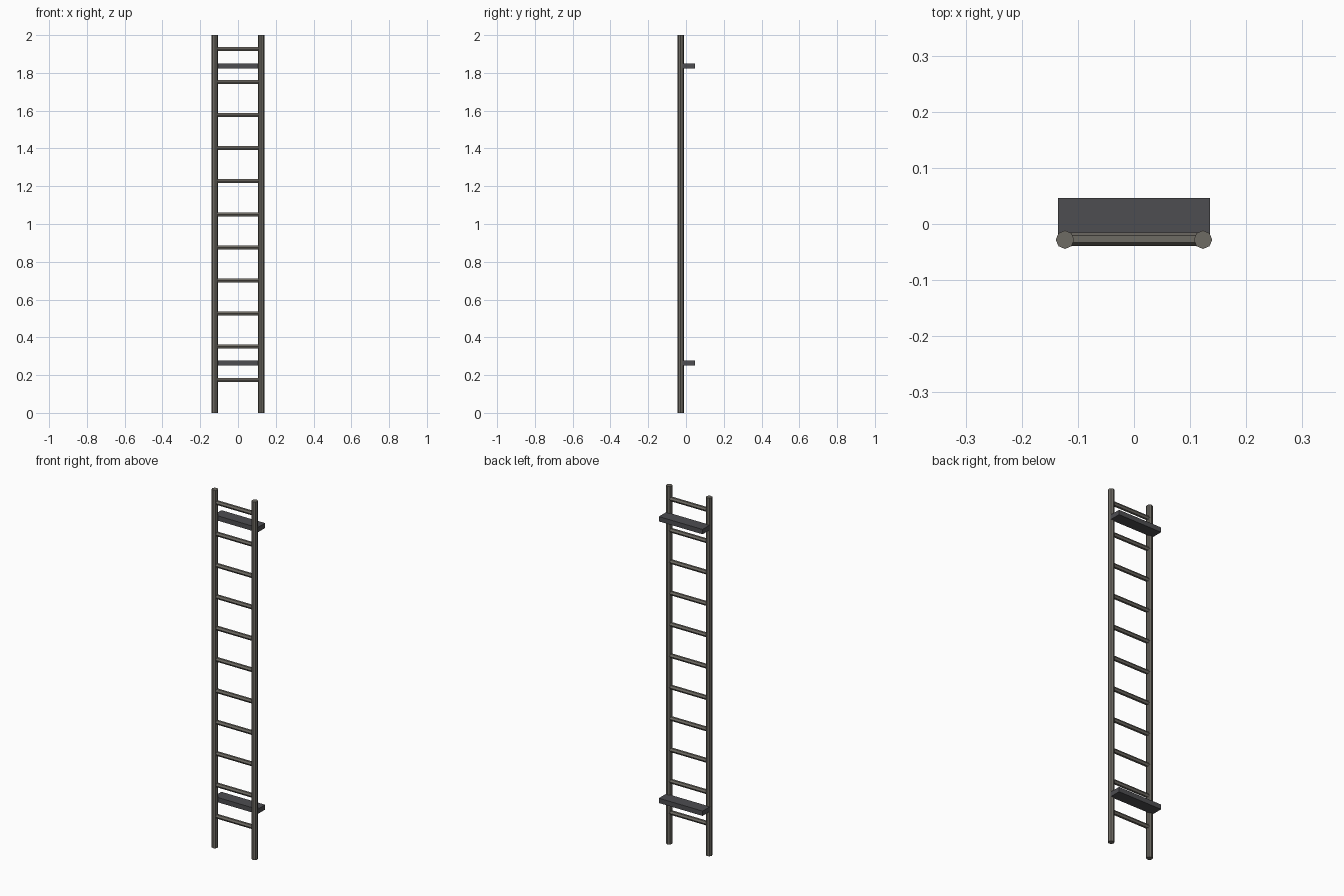
import bpy
from math import pi

if "Cube" in bpy.data.objects:
    bpy.data.objects.remove(bpy.data.objects["Cube"])

RAIL_X, RAIL_Y, STEP = 0.123, -0.028, 0.1752


def material(name, rgb):
    m = bpy.data.materials.new(name)
    m.diffuse_color = (*rgb, 1)
    m.use_nodes = True
    m.node_tree.nodes["Principled BSDF"].inputs["Base Color"].default_value = m.diffuse_color
    return m


metal = material("worn_metal", (0.155, 0.145, 0.125))
dark = material("dark_metal", (0.075, 0.075, 0.082))


def finish(name, mat):
    ob = bpy.context.object
    ob.name = name
    ob.data.materials.append(mat)
    return ob


def bar(name, sides, radius, length, loc, rot=(0, 0, 0)):
    bpy.ops.mesh.primitive_cylinder_add(vertices=sides, radius=radius, depth=length,
                                        location=loc, rotation=rot)
    finish(name, metal)


# Two octagonal side rails
for side, x in (("left", -RAIL_X), ("right", RAIL_X)):
    bar(f"{side}_rail", 8, 0.0164, 2.0, (x, RAIL_Y, 1.0))

# Evenly spaced hexagonal rungs running between the rail centres
for i in range(1, 12):
    bar(f"rung_{i}", 6, 0.0122, 2 * RAIL_X, (0, RAIL_Y + 0.001, STEP * i), (0, pi / 2, 0))

# Flat wall brackets behind the rails, near the bottom and top
for name, z in (("lower_bracket", 0.2635), ("upper_bracket", 1.8365)):
    bpy.ops.mesh.primitive_cube_add(size=1, location=(0, 0.0135, z))
    bracket = finish(name, dark)
    bracket.scale = (0.27, 0.066, 0.027)
    bpy.ops.object.transform_apply(location=False, rotation=False, scale=True)
